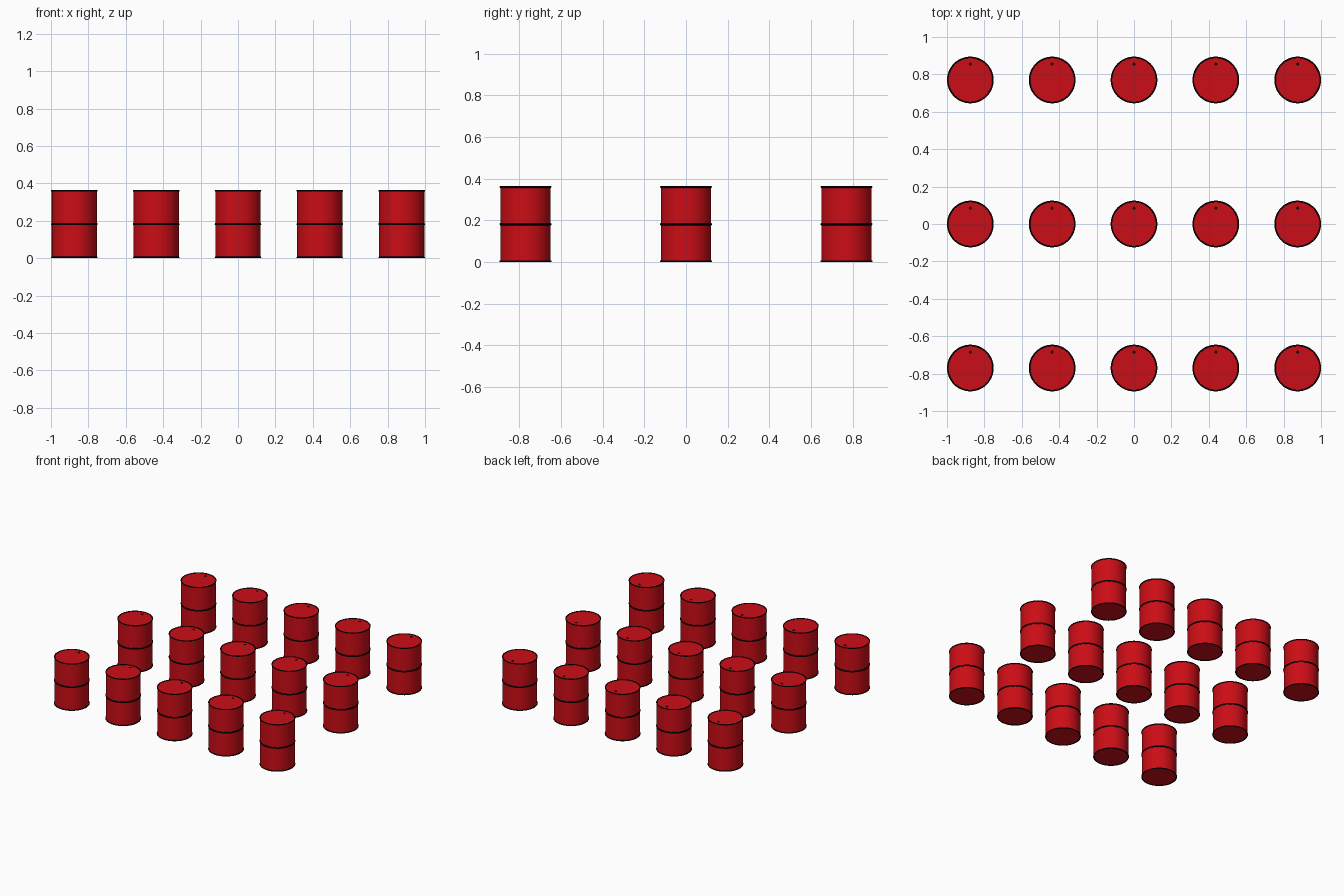
import bpy

if "Cube" in bpy.data.objects:
    bpy.data.objects.remove(bpy.data.objects["Cube"])

ROWS = (-0.77, 0.0, 0.77)
COLS = [i * 0.4375 for i in range(-2, 3)]
HEIGHT = 0.364
SEGMENTS = 48


def material(name, color):
    m = bpy.data.materials.new(name)
    m.diffuse_color = color
    m.use_nodes = True
    m.node_tree.nodes["Principled BSDF"].inputs["Base Color"].default_value = m.diffuse_color
    return m


red = material("red_paint", (0.6, 0.004, 0.008, 1))
black = material("black_trim", (0.003, 0.003, 0.003, 1))


def finish(name, mat):
    ob = bpy.context.object
    ob.name = name
    ob.data.materials.append(mat)
    bpy.ops.object.shade_smooth_by_angle()
    return ob


def cylinder(name, r, z0, z1, mat, y=0.0, sides=SEGMENTS):
    bpy.ops.mesh.primitive_cylinder_add(vertices=sides, radius=r, depth=z1 - z0,
                                        location=(0, y, (z0 + z1) / 2))
    return finish(name, mat)


def ring(name, z, tube):
    bpy.ops.mesh.primitive_torus_add(major_segments=SEGMENTS, minor_segments=8,
                                     major_radius=0.125 - tube, minor_radius=tube,
                                     location=(0, 0, z))
    return finish(name, black)


# One drum: shell, three hoops and the filler cap on the lid
parts = [
    cylinder("drum_body", 0.121, 0.004, HEIGHT - 0.004, red),
    ring("bottom_rim", 0.004, 0.004),
    ring("middle_hoop", HEIGHT / 2, 0.007),
    ring("top_rim", HEIGHT - 0.004, 0.004),
    cylinder("filler_cap", 0.008, HEIGHT - 0.006, HEIGHT - 0.001, black, y=0.085, sides=16),
]

# Repeat the drum over the 5 x 3 layout with shared meshes
spots = [(x, y) for y in ROWS for x in COLS]
for part in parts:
    base = part.location.copy()
    for i, (x, y) in enumerate(spots):
        ob = part if i == 0 else part.copy()
        if i:
            bpy.context.collection.objects.link(ob)
        ob.location = (base.x + x, base.y + y, base.z)
